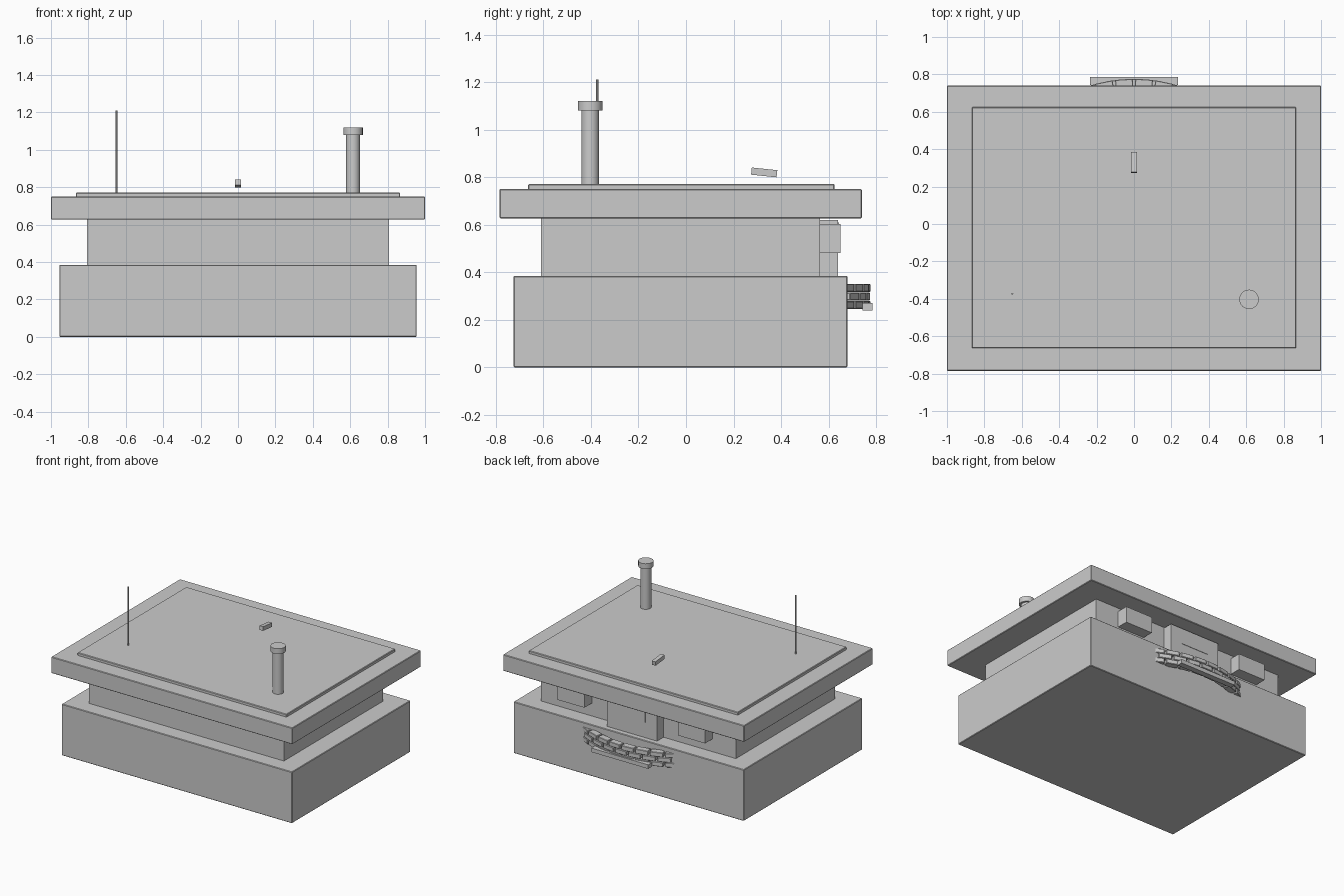
import bpy, math
from mathutils import Matrix

if "Cube" in bpy.data.objects:
    bpy.data.objects.remove(bpy.data.objects["Cube"])


def box(name, x0, x1, y0, y1, z0, z1, bevel=0.0):
    """Box given by its limits, with an optional small edge bevel."""
    bpy.ops.mesh.primitive_cube_add(size=1)
    ob = bpy.context.object
    ob.name = name
    ob.data.transform(Matrix.Diagonal((x1 - x0, y1 - y0, z1 - z0, 1)))
    ob.location = ((x0 + x1) / 2, (y0 + y1) / 2, (z0 + z1) / 2)
    if bevel:
        m = ob.modifiers.new("bevel", 'BEVEL')
        m.width, m.segments = bevel, 1
    return ob


def cylinder(name, x, y, r, z0, z1, sides=24):
    bpy.ops.mesh.primitive_cylinder_add(vertices=sides, radius=r, depth=z1 - z0,
                                        location=(x, y, (z0 + z1) / 2))
    ob = bpy.context.object
    ob.name = name
    bpy.ops.object.shade_smooth_by_angle(angle=math.radians(30))
    return ob


# Stacked body
box("base", -0.955, 0.955, -0.725, 0.68, 0, 0.385, 0.004)
box("middle_storey", -0.808, 0.808, -0.61, 0.563, 0.38, 0.63)
box("roof_slab", -1, 1, -0.785, 0.74, 0.627, 0.75, 0.004)
box("roof_panel", -0.867, 0.867, -0.664, 0.625, 0.745, 0.771, 0.004)

# Chimney with cap, and antenna
cylinder("chimney", 0.615, -0.403, 0.037, 0.765, 1.085)
cylinder("chimney_cap", 0.615, -0.403, 0.052, 1.08, 1.12)
cylinder("antenna", -0.65, -0.373, 0.005, 0.765, 1.21, 8)

# Small tilted block above the roof
block = box("tilted_block", -0.015, 0.015, 0.275, 0.383, 0.805, 0.835)
block.rotation_euler.x = math.radians(-6)

# Rear doorway and side boxes
box("rear_doorway", -0.208, 0.208, 0.55, 0.64, 0.38, 0.62)
box("door_panel", -0.112, 0.112, 0.63, 0.643, 0.50, 0.61)
for side, s in (("left", -1), ("right", 1)):
    box("rear_box_" + side, s * 0.5 - 0.113, s * 0.5 + 0.113, 0.55, 0.65, 0.48, 0.602)

# Three staggered courses of blocks along a shallow arc
R, CY, PITCH = 0.775, -0.025, 0.105
for row in range(3):
    count = 7 if row == 1 else 8
    for i in range(count):
        a = (i - (count - 1) / 2) * PITCH / R
        z = 0.262 + row * 0.036
        b = box("arc_block", -0.047, 0.047, -0.025, 0.025, z - 0.0165, z + 0.0165, 0.003)
        b.location = (R * math.sin(a), CY + R * math.cos(a), z)
        b.rotation_euler.z = -a

# Bar in front of the arc
box("arc_bar", -0.236, 0.236, 0.742, 0.785, 0.24, 0.27)
